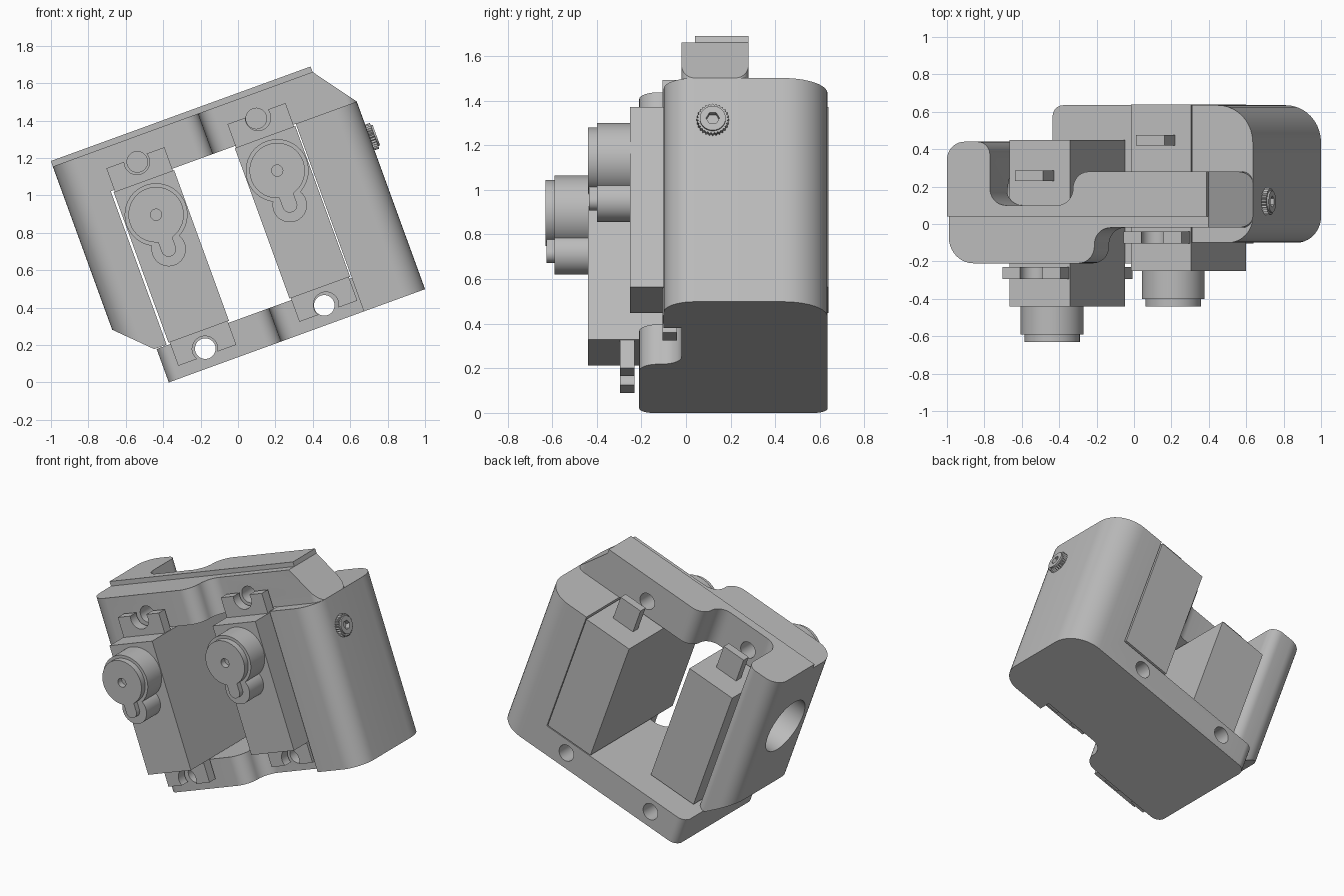
import bpy, bmesh, math
from mathutils import Matrix, Vector

if "Cube" in bpy.data.objects:
    bpy.data.objects.remove(bpy.data.objects["Cube"])

# One plain grey plastic for everything
grey = bpy.data.materials.new("plain_grey")
grey.use_nodes = True
grey.diffuse_color = (0.5, 0.5, 0.5, 1)
grey.node_tree.nodes["Principled BSDF"].inputs["Base Color"].default_value = (0.5, 0.5, 0.5, 1)

# The whole assembly is built upright, then tilted about y
TILT = Matrix.Translation((-0.37, 0, 0)) @ Matrix.Rotation(math.radians(-20), 4, 'Y')


def rounded(corners, steps=10):
    """Outline from (a, b, radius) corners with filleted arcs."""
    out = []
    for i, (a, b, r) in enumerate(corners):
        p = Vector((a, b))
        if r == 0:
            out.append(p)
            continue
        d1 = (Vector(corners[i - 1][:2]) - p).normalized()
        d2 = (Vector(corners[(i + 1) % len(corners)][:2]) - p).normalized()
        centre = p + (d1 + d2) * r
        for k in range(steps + 1):
            t = k / steps * math.pi / 2
            out.append(centre - d2 * r * math.cos(t) - d1 * r * math.sin(t))
    return out


def circle(a, b, r, n=48, ridge=0):
    return [(a + (r - ridge * (k % 2)) * math.cos(k * math.tau / n),
             b + (r - ridge * (k % 2)) * math.sin(k * math.tau / n)) for k in range(n)]


def rect(a0, a1, b0, b1):
    return [(a0, b0), (a1, b0), (a1, b1), (a0, b1)]


def prism(name, outline, axis, lo, hi):
    """Extrude an outline along x, y or z."""
    place = {'x': lambda a, b, h: (h, a, b),
             'y': lambda a, b, h: (a, h, b),
             'z': lambda a, b, h: (a, b, h)}[axis]
    bm = bmesh.new()
    ends = [[bm.verts.new(place(a, b, h)) for a, b in outline] for h in (lo, hi)]
    n = len(outline)
    for ring in ends:
        bm.faces.new(ring)
    for i in range(n):
        j = (i + 1) % n
        bm.faces.new((ends[0][i], ends[0][j], ends[1][j], ends[1][i]))
    bmesh.ops.recalc_face_normals(bm, faces=bm.faces)
    mesh = bpy.data.meshes.new(name)
    bm.to_mesh(mesh)
    bm.free()
    mesh.materials.append(grey)
    obj = bpy.data.objects.new(name, mesh)
    bpy.context.collection.objects.link(obj)
    obj.matrix_world = TILT
    return obj


def activate(obj):
    bpy.ops.object.select_all(action='DESELECT')
    obj.select_set(True)
    bpy.context.view_layer.objects.active = obj


def cut(obj, outline, axis, lo, hi):
    cutter = prism("cutter", outline, axis, lo, hi)
    cutter.hide_render = True
    mod = obj.modifiers.new("cut", 'BOOLEAN')
    mod.operation, mod.solver, mod.object = 'DIFFERENCE', 'EXACT', cutter
    activate(obj)
    bpy.ops.object.modifier_apply(modifier=mod.name)
    bpy.data.objects.remove(cutter)


def smooth(obj):
    activate(obj)
    bpy.ops.object.shade_smooth_by_angle(angle=math.radians(30))


SCREW_X = (0.245, 0.922)
LOW_Z, HIGH_Z = 0.103, 1.166

# Lower bracket: stepped base plate and right wall in one piece
lower = prism("lower_bracket", rounded([
    (0, -0.21, 0.06), (0.64, -0.21, 0.09), (0.64, -0.02, 0.09), (1.11, -0.02, 0),
    (1.11, -0.1, 0), (1.458, -0.1, 0.14), (1.458, 0.635, 0.2), (0, 0.635, 0.06)]),
    'z', 0, 1.067)
cut(lower, rect(-1, 1.111, 0.19, 2), 'y', -1, 1)

# Upper bracket: left wall and stepped top plate in one piece
upper = prism("upper_bracket", rounded([
    (-0.188, -0.21, 0.14), (0.64, -0.21, 0.09), (0.64, -0.02, 0.09), (1.458, -0.02, 0.06),
    (1.458, 0.28, 0.06), (0.53, 0.28, 0.09), (0.53, 0.1, 0.09), (0.057, 0.1, 0.09),
    (0.057, 0.44, 0.07), (-0.188, 0.44, 0.1)]),
    'z', 0.194, 1.328)
cut(upper, rect(0.058, 2, -1, 1.067), 'y', -1, 1)
# Chamfered corners and the raised lip on top
cut(upper, [(-0.386, 0.564), (-0.386, -0.002), (0.186, -0.002)], 'y', -1, 1)
cut(upper, [(1.29, 1.5), (1.29, 1.297), (1.6, 0.873), (1.6, 1.5)], 'y', -1, 1)
cut(upper, rect(-1, 2, 1.297, 2), 'y', -1, 0.04)
# Large side opening
cut(upper, circle(0.13, 0.87, 0.19, 64), 'x', -0.5, 0.3)

# Screw holes through both plates
for x in SCREW_X:
    cut(lower, circle(x, LOW_Z, 0.055), 'y', -1, 1)
    cut(upper, circle(x, HIGH_Z, 0.055), 'y', -1, 1)
smooth(lower)
smooth(upper)


def motor(side, x, y):
    """Motor case, slotted flange, cable stub and output gears; x is its centre, y its front."""
    name = side + "_motor_"
    half = 0.172
    parts = [prism(name + "case", rect(x - half, x + half, 0.2, 1.057), 'y', y, y + 0.89)]

    flange = prism(name + "flange", rect(x - 0.165, x + 0.165, 0.066, 1.19), 'y',
                   y + 0.145, y + 0.21)
    for z, end in ((LOW_Z, -1), (HIGH_Z, 1)):
        cut(flange, circle(x, z, 0.068), 'y', -1, 1)
        cut(flange, rect(x - 0.045, x + 0.045, *sorted((z, z + end * 0.2))), 'y', -1, 1)
    parts.append(flange)

    parts.append(prism(name + "cable_stub", rect(x - 0.08, x + 0.08, 1.05, 1.225),
                       'y', y + 0.67, y + 0.725))

    # Gear housing with the raised key-shaped cap
    parts.append(prism(name + "gear_housing", circle(x, 0.866, 0.168, 64), 'y', y - 0.15, y + 0.01))
    parts.append(prism(name + "idler_housing", circle(x, 0.67, 0.092), 'y', y - 0.15, y + 0.01))
    cap = prism(name + "output_cap", circle(x, 0.866, 0.148, 64), 'y', y - 0.19, y - 0.14)
    cut(cap, circle(x, 0.866, 0.03, 24), 'y', y - 0.3, y - 0.08)
    parts.append(cap)
    key = rounded([(x - 0.04, 0.63, 0.039), (x + 0.04, 0.63, 0.039),
                   (x + 0.04, 0.73, 0), (x - 0.04, 0.73, 0)])
    parts.append(prism(name + "key", key, 'y', y - 0.185, y - 0.14))
    for part in parts:
        smooth(part)


motor("left_hand", 0.243, -0.44)
motor("right_hand", 0.932, -0.25)

# Knurled thumb screw on the right wall, with a hex socket
screw = prism("thumb_screw", circle(0.12, 0.863, 0.073, 56, 0.008), 'x', 1.44, 1.485)
rim = prism("thumb_screw_face", circle(0.12, 0.863, 0.058), 'x', 1.45, 1.495)
for part in (screw, rim):
    cut(part, circle(0.12, 0.863, 0.03, 6), 'x', 1.465, 1.6)
smooth(rim)
